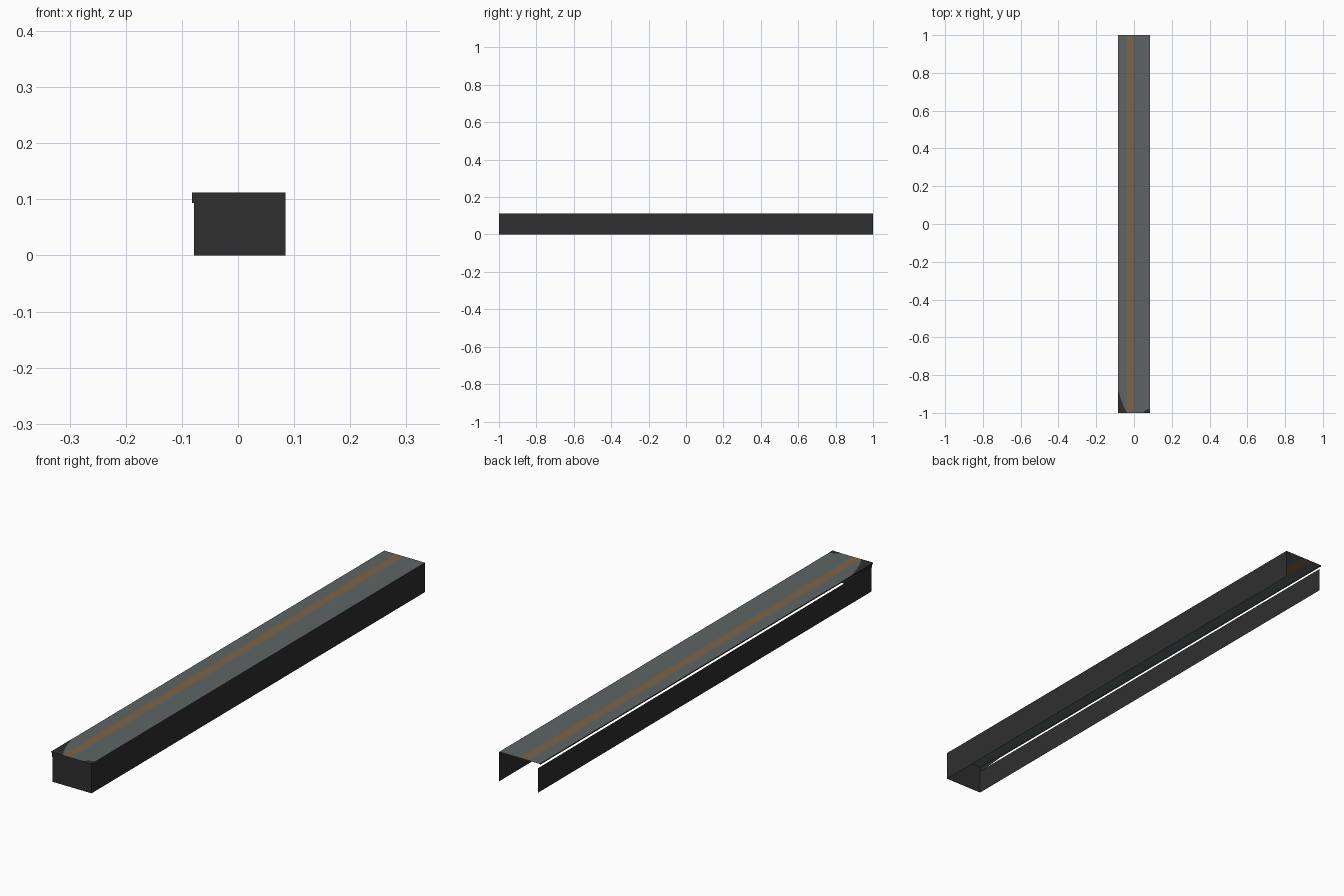
import bpy

if "Cube" in bpy.data.objects:
    bpy.data.objects.remove(bpy.data.objects["Cube"])


def mat(name, rgb):
    m = bpy.data.materials.new(name)
    m.diffuse_color = (*rgb, 1)
    m.use_nodes = True
    m.node_tree.nodes["Principled BSDF"].inputs["Base Color"].default_value = m.diffuse_color
    return m


ASPHALT = mat("grey surface", (0.11, 0.128, 0.128))
STRIPE = mat("brown stripe", (0.21, 0.125, 0.062))
DARK = mat("dark sides", (0.028, 0.028, 0.028))


def sheet(name, verts, faces, material):
    me = bpy.data.meshes.new(name)
    me.from_pydata(verts, [], faces)
    me.materials.append(material)
    ob = bpy.data.objects.new(name, me)
    bpy.context.collection.objects.link(ob)
    return ob


def top_strip(name, x0, x1, material):
    sheet(name, [(x0, -1, H), (x1, -1, H), (x1, 1, H), (x0, 1, H)],
          [(0, 1, 2, 3)], material)


def side_wall(name, x, z0, z1, outward):
    f = (0, 1, 2, 3) if outward > 0 else (3, 2, 1, 0)
    sheet(name, [(x, -1, z0), (x, 1, z0), (x, 1, z1), (x, -1, z1)], [f], DARK)


H = 0.112      # top height
L, R = -0.086, 0.085
WALL = -0.078  # left wall sits slightly inside the overhanging top

# Top surface in three bands
top_strip("top_left_band", L, -0.037, ASPHALT)
top_strip("top_stripe", -0.037, -0.003, STRIPE)
top_strip("top_right_band", -0.003, R, ASPHALT)

# Long side walls, with an open slot above the left one, and a thin edge on the top
side_wall("right_wall", R, 0, H, 1)
side_wall("left_wall", WALL, 0, 0.093, -1)
side_wall("top_left_edge", L, 0.108, H, -1)

# Front end wall (back end and bottom stay open)
sheet("front_wall", [(WALL, -1, 0), (R, -1, 0), (R, -1, H), (WALL, -1, H)],
      [(0, 1, 2, 3)], DARK)

# Dark worn patches on the front corners of the top
z = H + 0.0006
sheet("left_corner_patch",
      [(L, -1, z), (-0.037, -1, z), (-0.055, -0.965, z), (-0.072, -0.92, z), (L, -0.87, z)],
      [(0, 1, 2), (0, 2, 3), (0, 3, 4)], DARK)
sheet("right_corner_patch",
      [(0.05, -1, z), (R, -1, z), (R, -0.98, z), (0.06, -0.985, z)],
      [(0, 1, 2, 3)], DARK)

# Small lip closing the slot at the front left corner
x = -0.082
sheet("corner_lip",
      [(x, -1, 0.093), (x, -1, H), (x, -0.87, H), (x, -0.87, 0.106), (WALL, -1, 0.093), (WALL, -1, H)],
      [(0, 1, 2, 3), (0, 4, 5, 1)], DARK)
